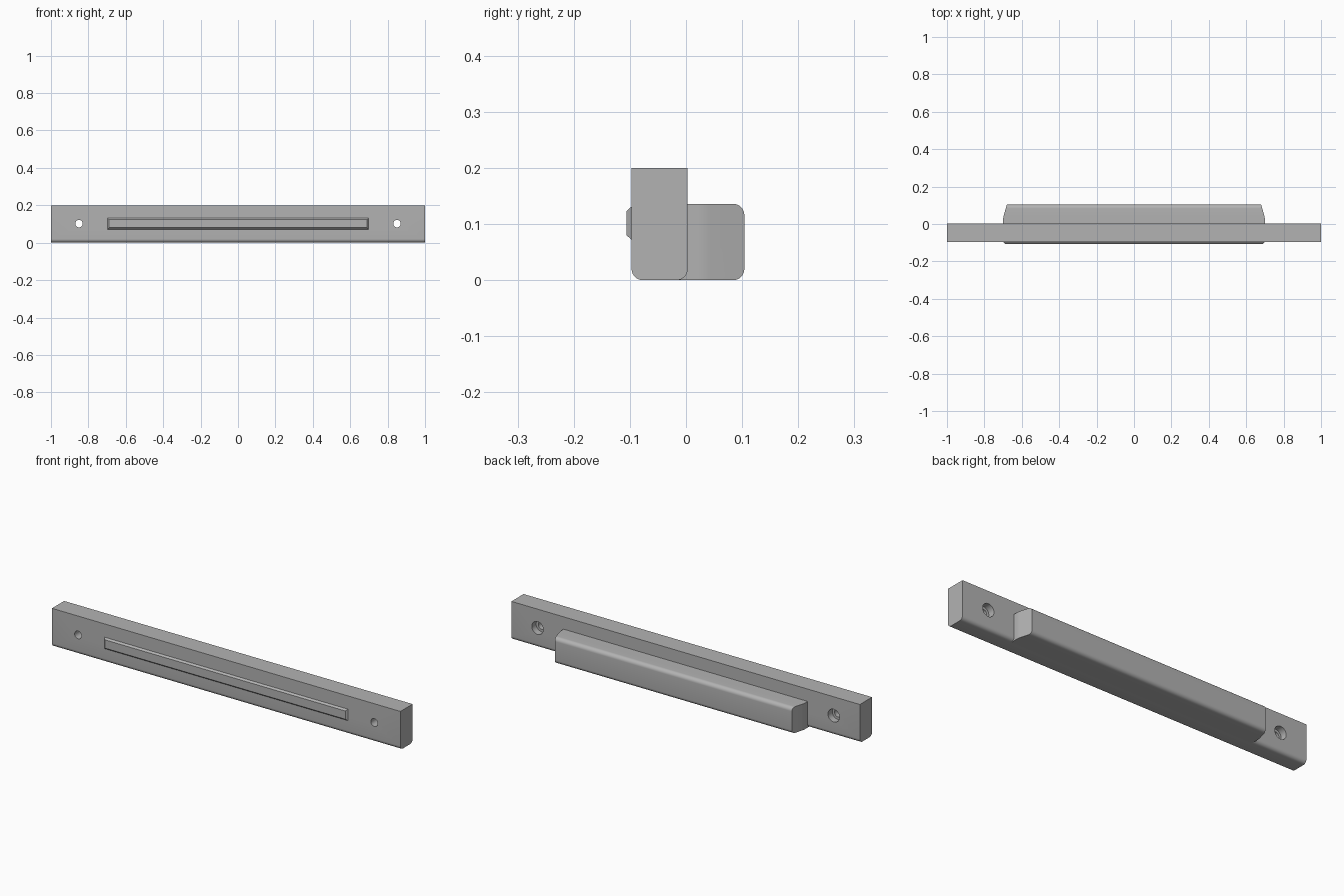
import bpy, bmesh, math
from mathutils import Matrix, Vector

cube = bpy.data.objects.get("Cube")
if cube:
    bpy.data.objects.remove(cube, do_unlink=True)

grey = bpy.data.materials.new("plain_grey")
grey.use_nodes = True
colour = (0.45, 0.45, 0.45, 1)
grey.diffuse_color = colour
grey.node_tree.nodes["Principled BSDF"].inputs["Base Color"].default_value = colour

FRONT, BACK, TOP = -0.097, 0.003, 0.2
RADIUS = 0.02


def make_object(name, bm):
    bmesh.ops.recalc_face_normals(bm, faces=bm.faces)
    mesh = bpy.data.meshes.new(name)
    bm.to_mesh(mesh)
    bm.free()
    mesh.materials.append(grey)
    obj = bpy.data.objects.new(name, mesh)
    bpy.context.collection.objects.link(obj)
    return obj


def smooth(obj):
    bpy.ops.object.select_all(action='DESELECT')
    obj.select_set(True)
    bpy.context.view_layer.objects.active = obj
    bpy.ops.object.shade_smooth_by_angle(angle=math.radians(30))


def box(half_x, y0, y1, z0, z1):
    bm = bmesh.new()
    bmesh.ops.create_cube(bm, size=1)
    for v in bm.verts:
        v.co = (v.co.x * 2 * half_x,
                y1 if v.co.y > 0 else y0,
                z1 if v.co.z > 0 else z0)
    return bm


def round_long_edges(bm, rule):
    """Round the edges along x whose midpoint satisfies the rule."""
    chosen = []
    for e in bm.edges:
        a, b = (v.co for v in e.verts)
        if abs(a.x - b.x) > 1 and rule((a + b) / 2):
            chosen.append(e)
    bmesh.ops.bevel(bm, geom=chosen, offset=RADIUS, segments=8,
                    profile=0.5, affect='EDGES')


# Mounting bar with rounded lower edges
bm = box(1, FRONT, BACK, 0, TOP)
round_long_edges(bm, lambda m: m.z < 0.01)
bar = make_object("mounting_bar", bm)


# Screw holes, each with a wider recess at the back
def cut_hole(x, radius, y0, y1):
    cut = bmesh.new()
    place = (Matrix.Translation((x, (y0 + y1) / 2, 0.102))
             @ Matrix.Rotation(math.pi / 2, 4, 'X'))
    bmesh.ops.create_cone(cut, cap_ends=True, segments=32, radius1=radius,
                          radius2=radius, depth=y1 - y0, matrix=place)
    cutter = make_object("hole_cutter", cut)
    cutter.hide_render = True
    mod = bar.modifiers.new("hole", 'BOOLEAN')
    mod.operation, mod.solver, mod.object = 'DIFFERENCE', 'EXACT', cutter
    bpy.context.view_layer.objects.active = bar
    bpy.ops.object.modifier_apply(modifier=mod.name)
    bpy.data.objects.remove(cutter, do_unlink=True)


for side in (-1, 1):
    cut_hole(side * 0.85, 0.02, FRONT - 0.05, BACK + 0.05)
    cut_hole(side * 0.85, 0.033, BACK - 0.035, BACK + 0.05)
smooth(bar)

# Rear block with rounded back edges and ends that bend inwards
bm = box(0.7, BACK - RADIUS, 0.104, 0, 0.136)
round_long_edges(bm, lambda m: m.y > 0.05)
bend_start, bend_end = 0.02, 0.045
for i in range(6):
    y = bend_start + (bend_end - bend_start) * i / 5
    bmesh.ops.bisect_plane(bm, geom=bm.verts[:] + bm.edges[:] + bm.faces[:],
                           plane_co=Vector((0, y, 0)),
                           plane_no=Vector((0, 1, 0)))
slope = 0.28
for v in bm.verts:
    t = max(0, v.co.y - bend_start)
    span = bend_end - bend_start
    inset = slope * (t * t / (2 * span) if t < span else t - span / 2)
    v.co.x -= math.copysign(inset, v.co.x)
smooth(make_object("rear_block", bm))

# Raised front strip with sloped borders
bm = box(0.7, -0.106, FRONT + 0.002, 0.07, 0.133)
for v in bm.verts:
    if v.co.y < FRONT:
        v.co.x -= math.copysign(0.01, v.co.x)
        v.co.z += 0.01 if v.co.z < 0.1 else -0.01
make_object("front_strip", bm)
